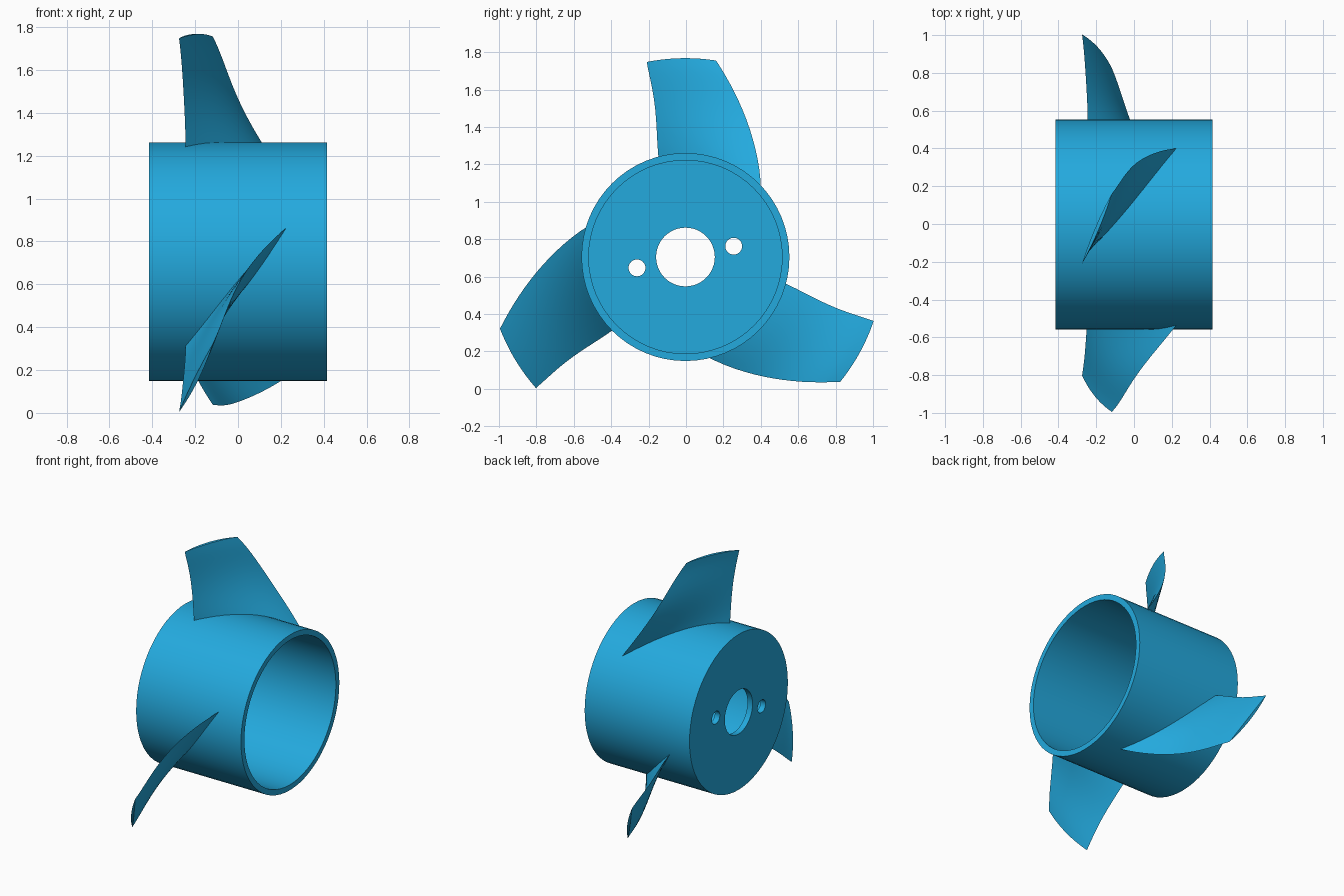
import bpy, bmesh, math
from mathutils import Matrix, Vector

if "Cube" in bpy.data.objects:
    bpy.data.objects.remove(bpy.data.objects["Cube"])

CY, CZ = -0.003, 0.705          # rotor axis runs along x through here
HALF = 0.415

mat = bpy.data.materials.new("blue")
mat.diffuse_color = (0.017, 0.40, 0.73, 1)
mat.use_nodes = True
mat.node_tree.nodes["Principled BSDF"].inputs["Base Color"].default_value = mat.diffuse_color


def x_cylinder(name, r, x0, x1, y=CY, z=CZ, n=64):
    bpy.ops.mesh.primitive_cylinder_add(vertices=n, radius=r, depth=x1 - x0,
                                        location=((x0 + x1) / 2, y, z),
                                        rotation=(0, math.pi / 2, 0))
    ob = bpy.context.object
    ob.name = name
    return ob


def smooth(ob):
    bpy.ops.object.select_all(action='DESELECT')
    ob.select_set(True)
    bpy.context.view_layer.objects.active = ob
    bpy.ops.object.shade_smooth_by_angle(angle=math.radians(30))
    ob.data.materials.append(mat)


# Hub: a cup open towards +x, with shaft and pin holes in its end plate
hub = x_cylinder("hub", 0.556, -HALF, HALF)
cutters = [
    x_cylinder("cavity_cutter", 0.517, -HALF + 0.04, HALF + 0.2),
    x_cylinder("shaft_cutter", 0.157, -HALF - 0.2, 0, n=48),
    x_cylinder("pin_cutter_a", 0.045, -HALF - 0.2, 0, 0.255, 0.763, 32),
    x_cylinder("pin_cutter_b", 0.045, -HALF - 0.2, 0, -0.262, 0.647, 32),
]
bpy.context.view_layer.objects.active = hub
for c in cutters:
    mod = hub.modifiers.new("cut", 'BOOLEAN')
    mod.operation = 'DIFFERENCE'
    mod.solver = 'EXACT'
    mod.object = c
    bpy.ops.object.modifier_apply(modifier=mod.name)
    bpy.data.objects.remove(c, do_unlink=True)
smooth(hub)

# Blade edges by radius: angle from up and x, for leading and trailing edge
R = [0.54, 0.686, 0.805, 0.93, 1.063]
LEAD_A = [-0.268, -0.225, -0.202, -0.195, -0.196]
LEAD_X = [-0.245, -0.248, -0.254, -0.262, -0.275]
TRAIL_A = [0.845, 0.578, 0.416, 0.278, 0.155]
TRAIL_X = [0.24, 0.10, 0.012, -0.053, -0.117]
ROWS, COLS = 14, 16


def fit(vals, r):
    """Smooth curve through the stations."""
    total = 0
    for i, v in enumerate(vals):
        for j, rj in enumerate(R):
            if j != i:
                v *= (r - rj) / (R[i] - rj)
        total += v
    return total


def blade(name, turn):
    bm = bmesh.new()
    rings = []
    for i in range(ROWS + 1):
        t = i / ROWS
        r = R[0] + (R[-1] - R[0]) * t
        a0, a1 = fit(LEAD_A, r), fit(TRAIL_A, r)
        x0, x1 = fit(LEAD_X, r), fit(TRAIL_X, r)
        chord = Vector((x1 - x0, (a1 - a0) * r)).normalized()
        half = 0.024 * (1 - t) + 0.010 * t
        # Lens section wrapped round the axis
        ring = []
        for k in range(2 * COLS):
            s = k / COLS if k <= COLS else 2 - k / COLS
            off = half * 4 * s * (1 - s) * (1 if k <= COLS else -1)
            x = x0 + (x1 - x0) * s - chord.y * off
            a = a0 + (a1 - a0) * s + chord.x * off / r + turn
            ring.append(bm.verts.new((x, CY + r * math.sin(a), CZ + r * math.cos(a))))
        rings.append(ring)
    n = 2 * COLS
    for lo, hi in zip(rings, rings[1:]):
        for k in range(n):
            bm.faces.new((lo[k], lo[(k + 1) % n], hi[(k + 1) % n], hi[k]))
    # Root and tip caps as strips across the lens
    for ring in (rings[0], rings[-1]):
        for k in range(COLS):
            quad = [ring[k], ring[k + 1], ring[(n - k - 1) % n], ring[(n - k) % n]]
            bm.faces.new(list(dict.fromkeys(quad)))
    bmesh.ops.recalc_face_normals(bm, faces=bm.faces)
    me = bpy.data.meshes.new(name)
    bm.to_mesh(me)
    bm.free()
    ob = bpy.data.objects.new(name, me)
    bpy.context.collection.objects.link(ob)
    smooth(ob)


# Three blades evenly spaced
for i in range(3):
    blade(f"blade_{i + 1}", i * math.tau / 3)
